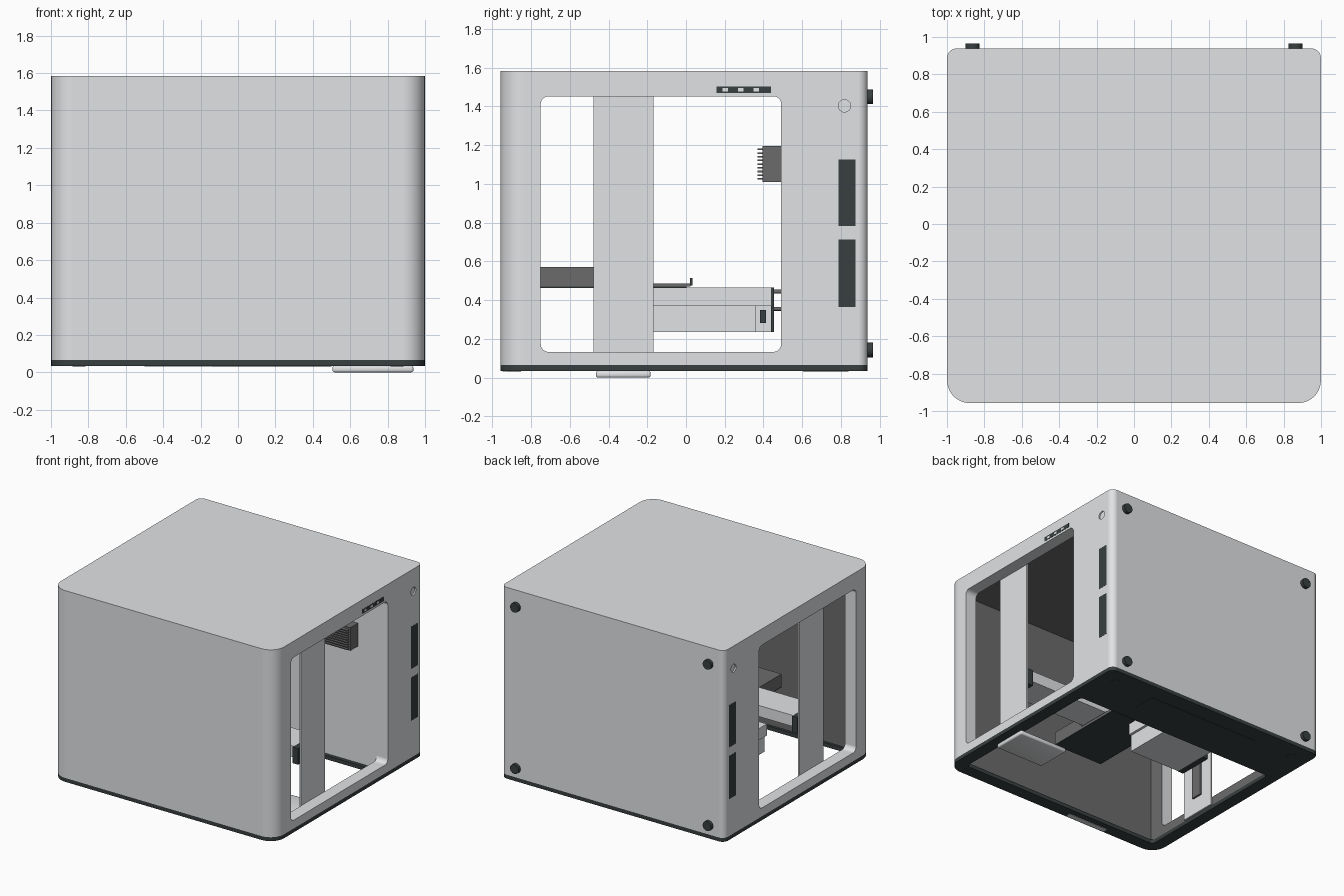
import bpy, bmesh, math
from mathutils import Vector

if "Cube" in bpy.data.objects:
    bpy.data.objects.remove(bpy.data.objects["Cube"])


def mat(name, r, g, b):
    m = bpy.data.materials.new(name)
    m.diffuse_color = (r, g, b, 1)
    m.use_nodes = True
    m.node_tree.nodes["Principled BSDF"].inputs["Base Color"].default_value = m.diffuse_color
    return m


LIGHT = mat("light_grey", 0.75, 0.765, 0.78)
LINING = mat("lining_grey", 0.15, 0.148, 0.148)
DARK = mat("charcoal", 0.04, 0.05, 0.05)
WHITE = mat("white", 0.85, 0.87, 0.87)


def finish(name, bm, *mats):
    bmesh.ops.recalc_face_normals(bm, faces=bm.faces)
    me = bpy.data.meshes.new(name)
    bm.to_mesh(me)
    bm.free()
    ob = bpy.data.objects.new(name, me)
    bpy.context.collection.objects.link(ob)
    for m in mats:
        me.materials.append(m)
    return ob


def box(name, x, y, z, m, bevel=0):
    bm = bmesh.new()
    bmesh.ops.create_cube(bm, size=1)
    for v in bm.verts:
        v.co = Vector([(a + b) / 2 + c * (b - a) for (a, b), c in zip((x, y, z), v.co)])
    if bevel:
        bmesh.ops.bevel(bm, geom=bm.edges[:], offset=bevel, segments=3,
                        profile=0.5, affect='EDGES')
    return finish(name, bm, m)


def rounded(u0, u1, v0, v1, r_low, r_high, n=10):
    """Rounded rectangle outline, with separate radii at the low and high v side."""
    pts = []
    for k, (u, v, su, sv) in enumerate(((u1, v1, -1, -1), (u0, v1, 1, -1),
                                        (u0, v0, 1, 1), (u1, v0, -1, 1))):
        r = r_high if sv < 0 else r_low
        for i in range(n + 1):
            a = math.pi / 2 * (k + i / n)
            pts.append((u + su * r + r * math.cos(a), v + sv * r + r * math.sin(a)))
    return pts


def prism(name, pts, lo, hi, m, axis='z'):
    """Extrude an outline along z (points are x,y) or along x (points are y,z)."""
    bm = bmesh.new()

    def place(p, t):
        return (p[0], p[1], t) if axis == 'z' else (t, p[0], p[1])
    rings = [[bm.verts.new(place(p, t)) for p in pts] for t in (lo, hi)]
    bm.faces.new(rings[0])
    bm.faces.new(rings[1])
    n = len(pts)
    for i in range(n):
        j = (i + 1) % n
        bm.faces.new((rings[0][i], rings[0][j], rings[1][j], rings[1][i]))
    return finish(name, bm, m)


def cylinder(name, centre, r, depth, axis, m):
    bm = bmesh.new()
    bmesh.ops.create_cone(bm, cap_ends=True, segments=24, radius1=r, radius2=r, depth=depth)
    q = Vector((0, 0, 1)).rotation_difference(Vector(axis))
    for v in bm.verts:
        v.co = q @ v.co + Vector(centre)
    ob = finish(name, bm, m)
    smooth(ob)
    return ob


def cut(ob, *cutters):
    for c in cutters:
        c.hide_render = True
        mod = ob.modifiers.new("cut", 'BOOLEAN')
        mod.operation, mod.solver, mod.object = 'DIFFERENCE', 'EXACT', c
    bpy.context.view_layer.objects.active = ob
    for mod in list(ob.modifiers):
        bpy.ops.object.modifier_apply(modifier=mod.name)
    for c in cutters:
        bpy.data.objects.remove(c, do_unlink=True)


def smooth(ob, weighted=False):
    bpy.ops.object.select_all(action='DESELECT')
    ob.select_set(True)
    bpy.context.view_layer.objects.active = ob
    bpy.ops.object.shade_smooth_by_angle(angle=math.radians(35))
    if weighted:
        mod = ob.modifiers.new("flat_sides", 'WEIGHTED_NORMAL')
        mod.keep_sharp = True


# Enclosure shell with open cavity, side windows and round side recesses
W = 0.999
shell = prism("enclosure_shell", rounded(-W, W, -0.96, 0.935, 0.12, 0.05), 0.07, 1.588, LIGHT)
cavity = box("cavity_cutter", (-0.9, 0.9), (-0.88, 0.489), (-0.1, 1.5), LIGHT)
window = prism("window_cutter", rounded(-0.753, 0.488, 0.138, 1.457, 0.04, 0.04),
               -1.2, 1.2, LIGHT, 'x')
recesses = [cylinder("recess_cutter", (s * 1.0, 0.815, z), 0.032, 0.024, (1, 0, 0), LIGHT)
            for s in (-1, 1) for z in (0.186, 1.408)]
cut(shell, cavity, window, *recesses)
shell.data.materials.clear()
for m in (LIGHT, LINING):
    shell.data.materials.append(m)
for f in shell.data.polygons:
    c, n = f.center, f.normal
    side = abs(abs(c.x) - 0.9) < 0.002 and n.x * c.x < -0.1
    front = abs(c.y + 0.88) < 0.002 and n.y > 0.9
    roof = abs(c.z - 1.5) < 0.002 and n.z < -0.9
    f.material_index = 1 if side or front or roof else 0
smooth(shell, True)

# Base frame with opening, underside panels and feet
base = prism("base_frame", rounded(-W, W, -0.96, 0.935, 0.12, 0.05), 0.039, 0.07, DARK)
cut(base, prism("base_cutter", rounded(-0.9, 0.9, -0.86, 0.46, 0.03, 0.03), 0, 0.2, DARK))
smooth(base, True)
box("base_front_strip", (-0.5, -0.14), (-0.95, -0.91), (0.036, 0.041), LIGHT)
box("base_rear_panel", (-0.5, 0.5), (0.6, 0.8), (0.037, 0.041), DARK)
for x in (-0.85, 0.85):
    for y in (-0.89, 0.8):
        cylinder("base_foot", (x, y, 0.041), 0.035, 0.008, (0, 0, 1), DARK)

# Rear knobs
for x in (-0.863, 0.863):
    for z in (0.148, 1.455):
        cylinder("rear_knob", (x, 0.946, z), 0.038, 0.032, (0, 1, 0), DARK)

# Parts repeated on both sides
for s in (-1, 1):
    def sx(a, b):
        return tuple(sorted((s * a, s * b)))
    for z in ((0.369, 0.718), (0.788, 1.13)):
        box("side_vent", sx(0.992, 1.0), (0.785, 0.873), z, DARK)
    # Thin guide columns inside the windows, with rails and beam brackets
    box("guide_column", sx(0.885, 0.898), (-0.48, -0.172), (0.07, 1.51), LIGHT)
    box("column_rail", sx(0.87, 0.885), (-0.37, -0.28), (0.2, 1.48), LINING)
    box("beam_bracket", sx(0.82, 0.87), (-0.475, -0.19), (0.46, 0.59), DARK)

# Connector strip above the right window
box("connector_strip", (0.994, 1.0), (0.155, 0.435), (1.473, 1.509), DARK)
for y in (0.2, 0.28, 0.36):
    box("connector_port", (0.996, 1.001), (y - 0.014, y + 0.014), (1.483, 1.499), WHITE)

# Cross beam riding on the columns, above the deck
box("cross_beam", (-0.82, 0.82), (-0.46, -0.2), (0.5, 0.59), LIGHT)

# Deck plate and tray
box("deck_plate", (-0.32, 0.12), (-0.77, 0.02), (0.475, 0.492), LINING)
box("deck_underplate", (-0.32, 0.12), (-0.77, 0.0), (0.467, 0.475), DARK)
box("deck_tray", (-0.32, 0.12), (-0.77, -0.465), (0.492, 0.575), LINING)
box("deck_tab", (-0.2, -0.02), (0.018, 0.03), (0.48, 0.52), DARK)

# Tool carriage
box("carriage_upper", (-0.6, -0.1), (-0.18, 0.435), (0.376, 0.471), LIGHT)
box("carriage_lower", (-0.58, -0.12), (-0.18, 0.352), (0.241, 0.376), LIGHT)
box("carriage_end", (-0.58, -0.11), (0.354, 0.435), (0.241, 0.375), LIGHT)
box("carriage_switch", (-0.112, -0.102), (0.38, 0.41), (0.287, 0.354), DARK)
box("carriage_plate", (-0.6, -0.1), (0.435, 0.45), (0.241, 0.471), DARK)
for x in (-0.5, -0.2):
    for z in (0.36, 0.449):
        cylinder("carriage_screw", (x, 0.468, z), 0.01, 0.045, (0, 1, 0), LINING)

# Finned heat sink on the inner rear panel
box("heat_sink_body", (0.45, 0.73), (0.392, 0.491), (1.014, 1.201), LINING)
for i in range(9):
    z = 1.031 + i * 0.019
    box("heat_sink_fin", (0.46, 0.72), (0.365, 0.393), (z - 0.004, z + 0.004), LINING)

# Settle the assembly on its pad
for ob in bpy.context.collection.objects:
    ob.location = (0, 0.003, -0.005)

# Handle pad under the base
smooth(box("lower_pad", (0.505, 0.938), (-0.465, -0.182), (0.0, 0.035), LIGHT, 0.012))
